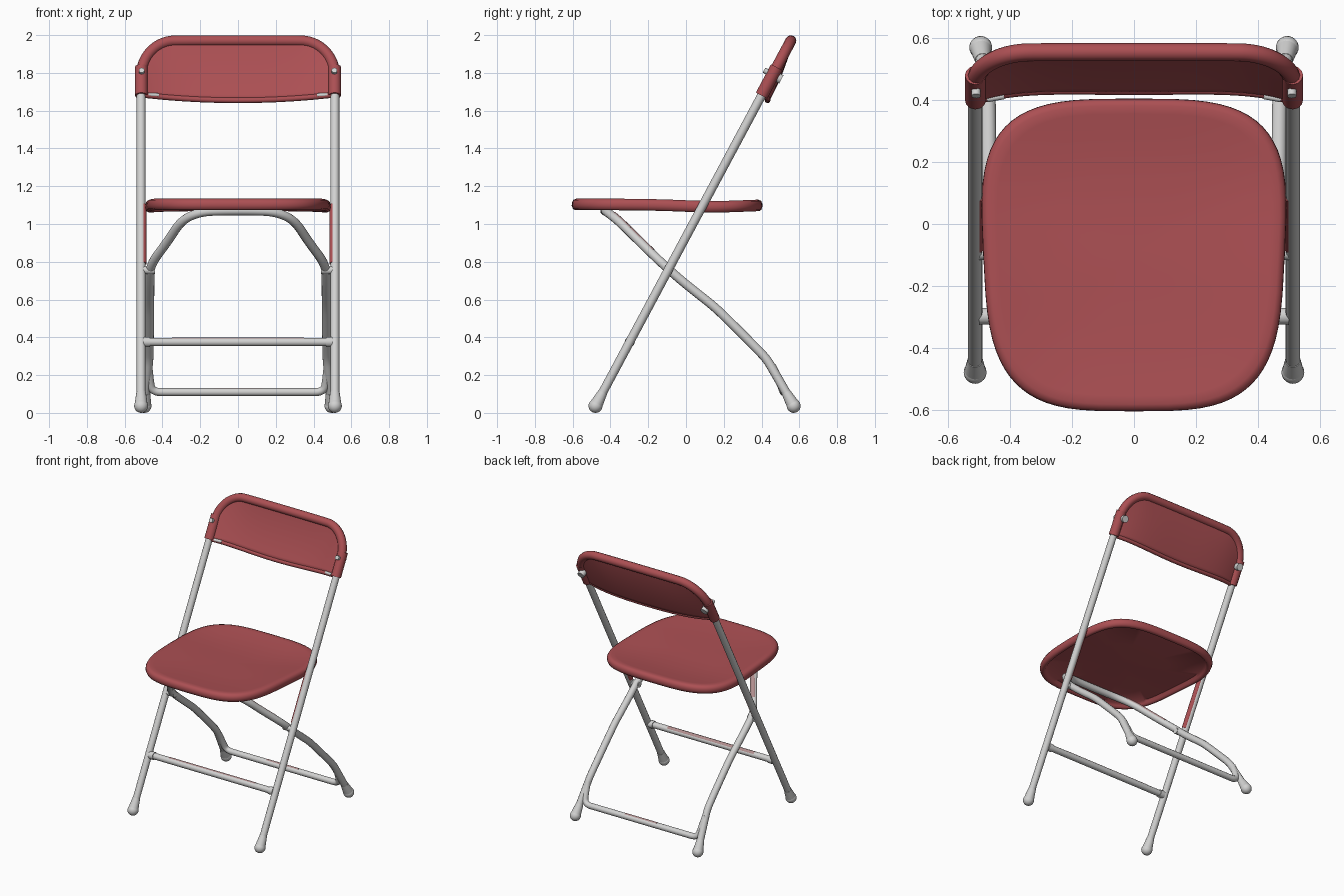
import bpy, bmesh, math
from mathutils import Vector

if "Cube" in bpy.data.objects:
    bpy.data.objects.remove(bpy.data.objects["Cube"], do_unlink=True)


def material(name, rgb):
    m = bpy.data.materials.new(name)
    m.use_nodes = True
    m.diffuse_color = (*rgb, 1)
    bsdf = m.node_tree.nodes["Principled BSDF"]
    bsdf.inputs["Base Color"].default_value = (*rgb, 1)
    return m


RED = material("red plastic", (0.41, 0.079, 0.087))
GREY = material("grey metal", (0.64, 0.64, 0.635))
PINK = material("worn pink paint", (0.44, 0.27, 0.27))


def select(ob):
    bpy.ops.object.select_all(action="DESELECT")
    ob.select_set(True)
    bpy.context.view_layer.objects.active = ob


def mesh_object(name, bm, mat):
    bmesh.ops.recalc_face_normals(bm, faces=bm.faces)
    me = bpy.data.meshes.new(name)
    bm.to_mesh(me)
    bm.free()
    ob = bpy.data.objects.new(name, me)
    bpy.context.collection.objects.link(ob)
    me.materials.append(mat)
    select(ob)
    bpy.ops.object.shade_smooth_by_angle(angle=math.radians(50))
    return ob


def tube(name, points, radius, mat):
    """Round bar along a smooth path."""
    cu = bpy.data.curves.new(name, "CURVE")
    cu.dimensions = "3D"
    cu.bevel_depth, cu.bevel_resolution, cu.use_fill_caps = radius, 4, True
    sp = cu.splines.new("NURBS" if len(points) > 2 else "POLY")
    sp.points.add(len(points) - 1)
    for p, co in zip(sp.points, points):
        p.co = (*co, 1)
    if len(points) > 2:
        sp.order_u, sp.use_endpoint_u, sp.resolution_u = 3, True, 6
    ob = bpy.data.objects.new(name, cu)
    bpy.context.collection.objects.link(ob)
    cu.materials.append(mat)
    select(ob)
    bpy.ops.object.convert(target="MESH")
    bpy.ops.object.shade_smooth_by_angle(angle=math.radians(50))


def both_sides(half):
    """Complete a path that starts at +x and stops before the centre."""
    return half + [(-x, y, z) for x, y, z in reversed(half)]


def foot(name, base, toward):
    """Ball tip with a tapered sleeve up the leg."""
    bm = bmesh.new()
    bmesh.ops.create_uvsphere(bm, u_segments=20, v_segments=12, radius=0.037)
    ret = bmesh.ops.create_cone(bm, cap_ends=True, segments=20, radius1=0.034,
                                radius2=0.025, depth=0.07)
    axis = (Vector(toward) - Vector(base)).normalized()
    bmesh.ops.translate(bm, verts=ret["verts"], vec=(0, 0, 0.047))
    bmesh.ops.rotate(bm, verts=bm.verts,
                     matrix=axis.to_track_quat("Z", "Y").to_matrix())
    bmesh.ops.translate(bm, verts=bm.verts, vec=base)
    mesh_object(name, bm, GREY)


def lean(z):
    """Depth of the sloping front frame at a height."""
    return 0.40 + (z - 1.68) * 0.535


def on_frame(x, z):
    return (x, lean(z), z)


# Rear leg loop: from one foot, up, under the seat and down again
rear_half = [(0.495, 0.57, 0.037), (0.477, 0.46, 0.23), (0.472, 0.43, 0.28),
             (0.47, 0.39, 0.325), (0.468, 0.20, 0.515), (0.468, 0.14, 0.57),
             (0.467, 0.07, 0.625), (0.466, -0.03, 0.705), (0.465, -0.12, 0.785),
             (0.37, -0.25, 0.91), (0.30, -0.36, 1.02), (0.20, -0.42, 1.065),
             (0.08, -0.43, 1.07)]
tube("rear_leg_loop", both_sides(rear_half), 0.024, GREY)
tube("rear_crossbar", both_sides([(0.474, 0.455, 0.25), (0.468, 0.49, 0.18),
     (0.455, 0.517, 0.11), (0.36, 0.517, 0.11), (0.28, 0.517, 0.11)]), 0.021, GREY)
tube("front_crossbar", [(-0.5, -0.298, 0.375), (0.5, -0.298, 0.375)], 0.022, GREY)
tube("front_crossbar_paint", [(-0.35, -0.296, 0.380), (0.35, -0.296, 0.380)], 0.018, PINK)
tube("rear_crossbar_paint", [(-0.13, 0.517, 0.116), (0.13, 0.517, 0.116)], 0.0165, PINK)

for side, s in (("left", 1), ("right", -1)):
    # Front legs, feet and fittings
    low, high = on_frame(s * 0.513, 0.037), on_frame(s * 0.513, 1.8)
    tube(side + "_front_leg", [low, high], 0.0235, GREY)
    foot(side + "_front_foot", low, high)
    rear = [Vector((s * x, y, z)) for x, y, z in rear_half]
    foot(side + "_rear_foot", rear[0], rear[1])
    tube(side + "_leg_paint", [on_frame(s * 0.503, 0.79), on_frame(s * 0.503, 1.1)],
         0.0195, RED)
    # Painted strip on the bend of the rear loop, up to the seat
    lift = Vector((0, 0.0045, 0.0045))
    bend = [(rear[8] + rear[9]) / 2, rear[9], (rear[9] + rear[10]) / 2]
    top = [bend[2], rear[10], (rear[10] + rear[11]) / 2]
    for part, path in (("lower", bend), ("upper", top)):
        tube(f"{side}_{part}_loop_paint", [p + lift for p in path], 0.0195, PINK)
    tube(side + "_leg_pivot", [(s * 0.44, lean(0.755), 0.755),
                               (s * 0.51, lean(0.755), 0.755)], 0.021, GREY)
    tube(side + "_bar_bracket", [(s * 0.465, -0.298, 0.375),
                                 (s * 0.5, -0.298, 0.375)], 0.027, GREY)
    # Bolt through the backrest, square to its slope, with a round nut behind
    out = Vector((0, -0.88, 0.47))
    mid, inner = Vector(on_frame(s * 0.51, 1.79)), Vector(on_frame(s * 0.497, 1.79))
    tube(side + "_back_bolt", [mid, mid + out * 0.052], 0.015, GREY)
    tube(side + "_back_nut", [inner, inner - out * 0.052], 0.025, GREY)
    tube(side + "_back_sleeve", [on_frame(s * 0.512, 1.68), on_frame(s * 0.512, 1.83)],
         0.034, RED)
    # Small metal tab at the lower corner of the backrest
    tube(side + "_back_tab", [(s * 0.475, 0.403, 1.685), (s * 0.42, 0.413, 1.682)],
         0.01, GREY)

# Seat: dished shell with a rolled edge, open underneath
N = 72
bm = bmesh.new()


def seat_ring(scale, z):
    ring = []
    for i in range(N):
        a = math.tau * i / N
        c, d = math.cos(a), math.sin(a)
        u = math.copysign(abs(c) ** (2 / 3.5), c)
        v = math.copysign(abs(d) ** (2 / 3.5), d)
        x, y = 0.487 * u * (1 + 0.05 * v) * scale, -0.1 + 0.505 * v * scale
        sag = 0.012 * math.exp(-((y - 0.15) / 0.25) ** 2)
        ring.append(bm.verts.new((x, y, z - sag)))
    return ring


profile = [(0.05, 1.094), (0.5, 1.095), (0.9, 1.1), (0.925, 1.085), (0.94, 1.075),
           (0.965, 1.073), (0.988, 1.08), (1.0, 1.097), (0.998, 1.113),
           (0.985, 1.127), (0.955, 1.134), (0.9, 1.132), (0.75, 1.124),
           (0.5, 1.118), (0.25, 1.115), (0.05, 1.115)]
rings = [seat_ring(*p) for p in profile]
for a, b in zip(rings, rings[1:]):
    for i in range(N):
        j = (i + 1) % N
        bm.faces.new((a[i], a[j], b[j], b[i]))
bm.faces.new(rings[0])
bm.faces.new(rings[-1])
mesh_object("seat", bm, RED)

# Backrest rim: rolled edge over both sides and the top
arc = [on_frame(0.33 + 0.182 * math.cos(t), 1.79 + 0.18 * math.sin(t))
       for t in (math.pi / 2 * k / 8 for k in range(9))]
tube("backrest_rim", both_sides([on_frame(0.512, 1.69)] + arc), 0.029, RED)


# Backrest panel: thin sheet bowed to the rear along its lower edge
def panel_point(x, v):
    bottom = 1.655 + 0.028 * (x / 0.5) ** 2
    over = max(0, abs(x) - 0.33) / 0.182
    top = 1.79 + 0.18 * math.sqrt(max(0, 1 - over ** 2))
    z = bottom + (top - bottom) * v
    bow = 0.045 * (1 - v ** 2) * (1 - (abs(x) / 0.505) ** 4)
    return (x, lean(z) + bow, z)


bm = bmesh.new()
COLS, ROWS = 40, 12
grid = [[bm.verts.new(panel_point(-0.505 + 1.01 * i / COLS, j / ROWS))
         for i in range(COLS + 1)] for j in range(ROWS + 1)]
for j in range(ROWS):
    for i in range(COLS):
        bm.faces.new((grid[j][i], grid[j][i + 1], grid[j + 1][i + 1], grid[j + 1][i]))
panel = mesh_object("backrest_panel", bm, RED)
thick = panel.modifiers.new("thickness", "SOLIDIFY")
thick.thickness, thick.offset = 0.022, 0
tube("backrest_lower_edge", [panel_point(-0.5 + i / 20, 0) for i in range(21)],
     0.015, RED)
